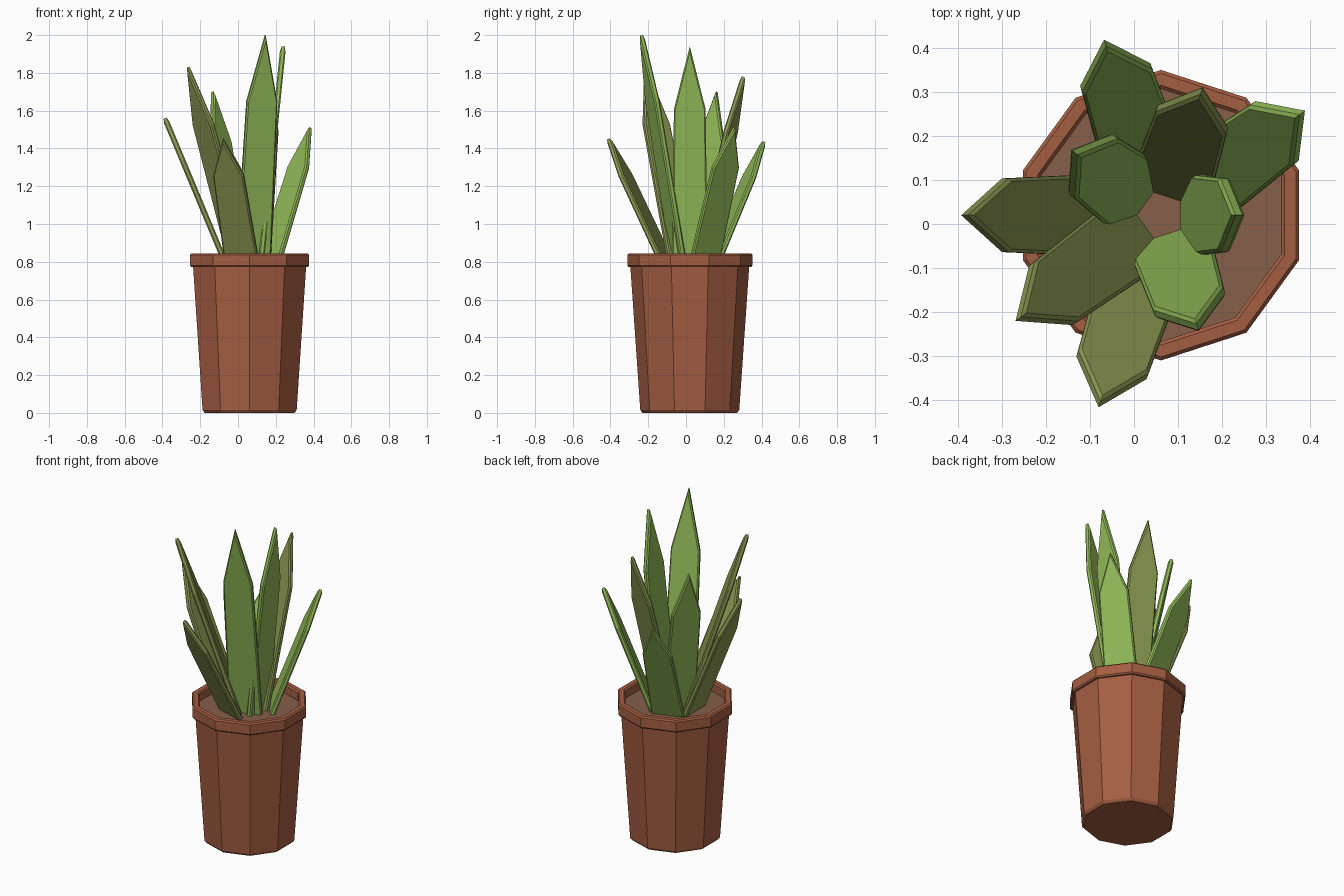
import bpy, bmesh, math
from mathutils import Vector

cube = bpy.data.objects.get("Cube")
if cube:
    bpy.data.objects.remove(cube, do_unlink=True)

CENTRE = Vector((0.0615, 0.02, 0))
SIDES = 10
SOIL_Z = 0.79


def material(name, rgb):
    """Flat colour given as 0-255 sRGB."""
    lin = [((c / 255 + 0.055) / 1.055) ** 2.4 for c in rgb] + [1]
    m = bpy.data.materials.new(name)
    m.use_nodes = True
    m.diffuse_color = lin
    m.node_tree.nodes["Principled BSDF"].inputs["Base Color"].default_value = lin
    m.node_tree.nodes["Principled BSDF"].inputs["Roughness"].default_value = 0.9
    return m


terracotta = material("terracotta", (165, 94, 66))
soil_brown = material("soil_brown", (134, 95, 74))
leaf_green = material("leaf_green", (146, 186, 88))
leaf_olive = material("leaf_olive", (139, 152, 82))


def make_object(name, bm, mat):
    bmesh.ops.recalc_face_normals(bm, faces=bm.faces)
    mesh = bpy.data.meshes.new(name)
    bm.to_mesh(mesh)
    bm.free()
    mesh.materials.append(mat)
    obj = bpy.data.objects.new(name, mesh)
    bpy.context.collection.objects.link(obj)
    return obj


def lathe(name, profile, mat):
    """Turn an (r, z) profile into a ten-sided closed solid."""
    bm = bmesh.new()
    rings = []
    for r, z in profile:
        angles = [math.pi / 2 + i * math.tau / SIDES for i in range(SIDES)]
        rings.append([bm.verts.new(CENTRE + Vector((r * math.cos(a), r * math.sin(a), z)))
                      for a in angles])
    for low, high in zip(rings, rings[1:]):
        for i in range(SIDES):
            j = (i + 1) % SIDES
            bm.faces.new((low[i], low[j], high[j], high[i]))
    bm.faces.new(rings[0])
    bm.faces.new(rings[-1])
    return make_object(name, bm, mat)


def leaf(name, degrees, base_r, tip_r, tip_z, mat, thick=0.03, edge=0.007):
    """Straight pointed blade leaning outward, with chamfered rims."""
    a = math.radians(degrees)
    out = Vector((math.cos(a), math.sin(a), 0))
    side = Vector((-math.sin(a), math.cos(a), 0))
    base = CENTRE + out * base_r + Vector((0, 0, SOIL_Z))
    tip = CENTRE + out * tip_r + Vector((0, 0, tip_z))
    normal = side.cross(tip - base).normalized()
    # half width and fraction of the length
    outline = [(-0.095, -0.04), (0.095, -0.04), (0.084, 0.71), (0, 1), (-0.084, 0.71)]
    bm = bmesh.new()
    back, front = [[bm.verts.new(base.lerp(tip, t) + side * w + normal * s * thick / 2)
                    for w, t in outline] for s in (-1, 1)]
    caps = [bm.faces.new(back), bm.faces.new(front)]
    for i in range(len(outline)):
        j = (i + 1) % len(outline)
        bm.faces.new((back[i], back[j], front[j], front[i]))
    bmesh.ops.recalc_face_normals(bm, faces=bm.faces)
    rims = [e for f in caps for e in f.edges]
    bmesh.ops.bevel(bm, geom=rims, offset=edge, segments=1, affect='EDGES')
    return make_object(name, bm, mat)


# Pot: tapered body and a chamfered rim with a hollow top
lathe("pot_body", [(0.25, 0), (0.262, 0.015), (0.315, 0.78)], terracotta)
lathe("pot_rim", [(0.31, 0.772), (0.325, 0.772), (0.331, 0.78), (0.331, 0.837),
                  (0.323, 0.845), (0.296, 0.845), (0.288, 0.837), (0.288, 0.782)],
      terracotta)
lathe("soil", [(0.289, 0.775), (0.289, SOIL_Z)], soil_brown)

# Inner ring of tall leaves: tip radius, tip height, colour
inner = [(0.178, 1.94, leaf_green), (0.298, 1.78, leaf_olive), (0.243, 1.70, leaf_green),
         (0.402, 1.83, leaf_olive), (0.268, 2.0, leaf_green)]
for i, (r, z, mat) in enumerate(inner):
    leaf(f"inner_leaf_{i + 1}", 72 * i, 0.06, r, z, mat)

# Outer ring of shorter leaves, with one gap at the front
outer = [(0.398, 1.51, leaf_green), (0.413, 1.435, leaf_green),
         (0.448, 1.56, leaf_olive), (0.453, 1.45, leaf_olive)]
for i, (r, z, mat) in enumerate(outer):
    leaf(f"outer_leaf_{i + 1}", 36 + 72 * i, 0.127, r, z, mat)
